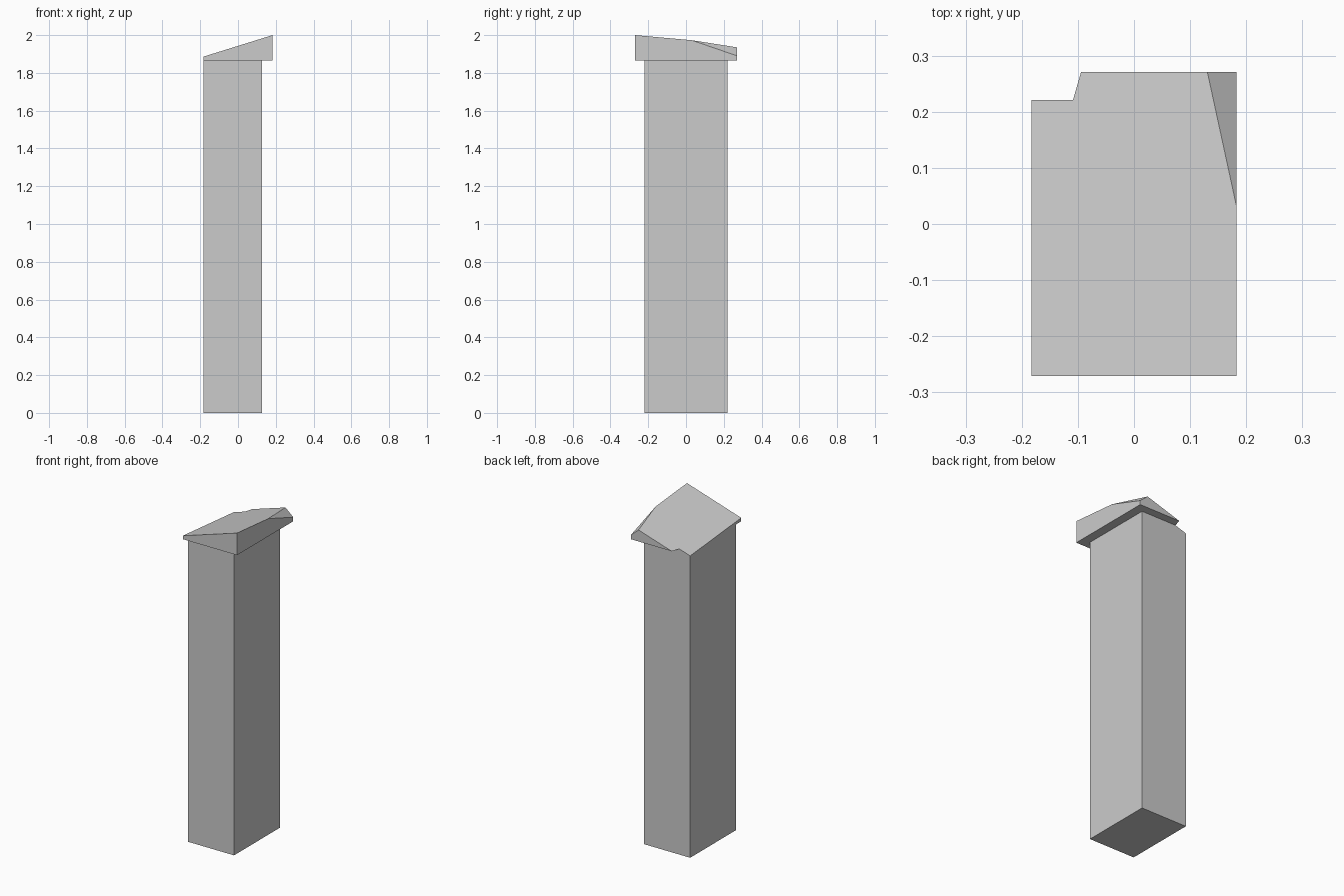
import bpy
import bmesh
from mathutils import Vector

cube = bpy.data.objects.get("Cube")
if cube:
    bpy.data.objects.remove(cube)

stone = bpy.data.materials.new("plain_grey")
stone.use_nodes = True
grey = (0.6, 0.6, 0.6, 1)
stone.diffuse_color = grey
stone.node_tree.nodes["Principled BSDF"].inputs["Base Color"].default_value = grey

# Sloping planes, each given by three points, that trim the top
ROOF = [(-0.183, -0.271, 1.886), (0.183, -0.271, 2.0), (0.183, 0.03, 1.973)]
CHAMFER = [(0.183, 0.03, 1.973), (0.132, 0.271, 1.934), (0.183, 0.271, 1.89)]


def trimmed_block(name, low, high, planes):
    """Box between two corners, with everything above each plane cut away."""
    bm = bmesh.new()
    bmesh.ops.create_cube(bm, size=1)
    low, high = Vector(low), Vector(high)
    for v in bm.verts:
        v.co = (low + high) / 2 + v.co * (high - low)
    for points in planes:
        a, b, c = map(Vector, points)
        normal = (b - a).cross(c - a).normalized()
        if normal.z < 0:
            normal.negate()
        geom = bm.verts[:] + bm.edges[:] + bm.faces[:]
        cut = bmesh.ops.bisect_plane(bm, geom=geom, plane_co=a, plane_no=normal,
                                     dist=1e-4, clear_outer=True)
        edges = [e for e in bm.edges if e.is_boundary]
        if edges:
            bmesh.ops.contextual_create(bm, geom=edges)
    bmesh.ops.recalc_face_normals(bm, faces=bm.faces)
    mesh = bpy.data.meshes.new(name)
    bm.to_mesh(mesh)
    bm.free()
    mesh.materials.append(stone)
    obj = bpy.data.objects.new(name, mesh)
    bpy.context.collection.objects.link(obj)


# Tall shaft, flush with the cap on its right, its back corner sliced by the roof
trimmed_block("shaft", (-0.183, -0.221, 0), (0.128, 0.221, 1.865), [ROOF])
# Overhanging cap with sloping top and a clipped back corner
trimmed_block("cap", (-0.183, -0.271, 1.865), (0.183, 0.271, 2.1), [ROOF, CHAMFER])
